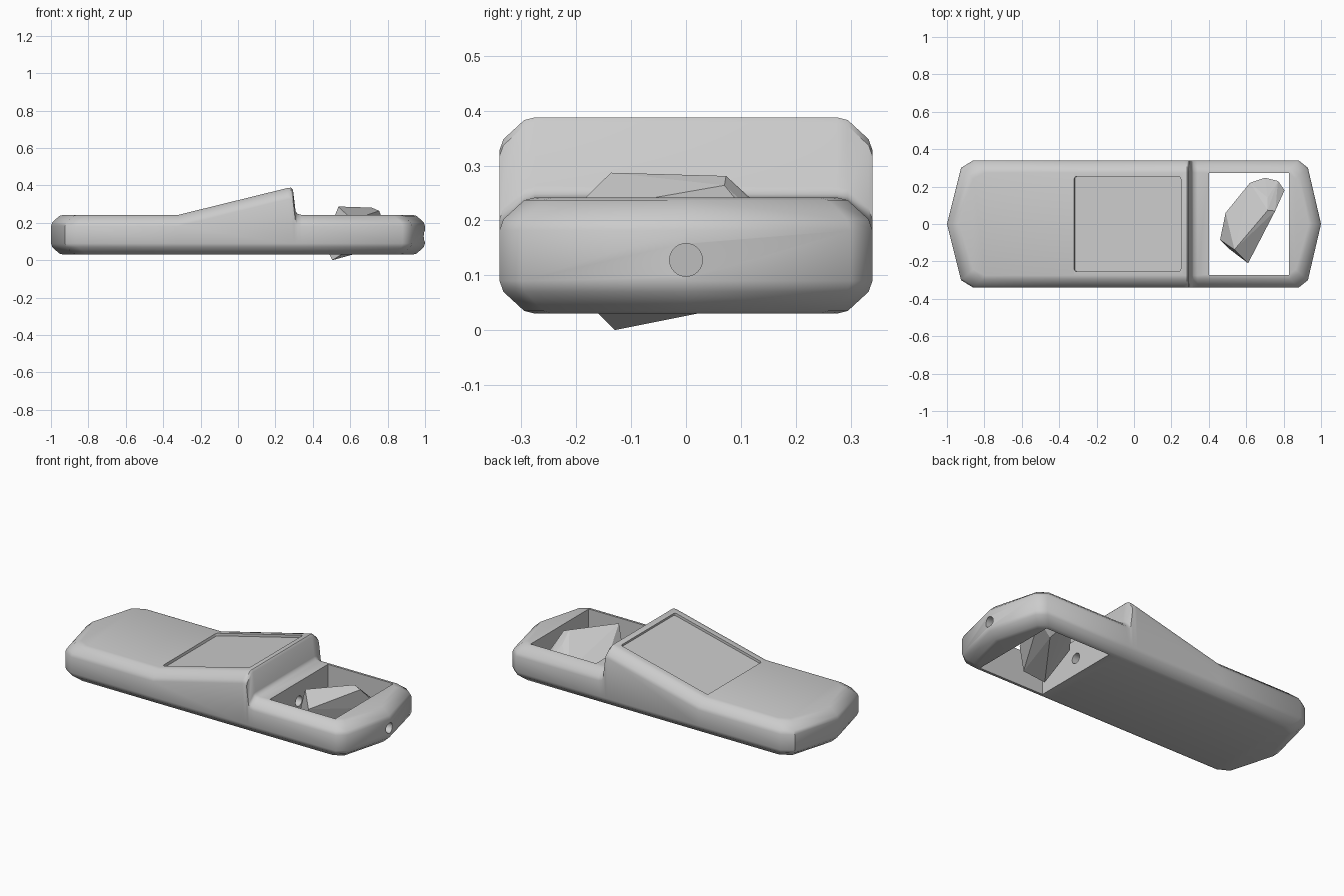
import bpy, bmesh, math
from mathutils import Matrix, Vector

if "Cube" in bpy.data.objects:
    bpy.data.objects.remove(bpy.data.objects["Cube"])


def make_object(name, bm):
    bmesh.ops.recalc_face_normals(bm, faces=bm.faces)
    mesh = bpy.data.meshes.new(name)
    bm.to_mesh(mesh)
    bm.free()
    ob = bpy.data.objects.new(name, mesh)
    bpy.context.collection.objects.link(ob)
    return ob


def cut(target, bm):
    cutter = make_object("cutter", bm)
    cutter.hide_render = True
    mod = target.modifiers.new("cut", 'BOOLEAN')
    mod.operation = 'DIFFERENCE'
    mod.solver = 'EXACT'
    mod.object = cutter
    bpy.context.view_layer.objects.active = target
    bpy.ops.object.modifier_apply(modifier=mod.name)
    bpy.data.objects.remove(cutter, do_unlink=True)


def box(center, size, tilt=0):
    bm = bmesh.new()
    m = (Matrix.Translation(center) @ Matrix.Rotation(tilt, 4, 'Y')
         @ Matrix.Diagonal((*size, 1)))
    bmesh.ops.create_cube(bm, size=1, matrix=m)
    return bm


def rod(x0, x1, radius, z):
    bm = bmesh.new()
    m = Matrix.Translation(((x0 + x1) / 2, 0, z)) @ Matrix.Rotation(math.pi / 2, 4, 'Y')
    bmesh.ops.create_cone(bm, cap_ends=True, segments=32, radius1=radius,
                          radius2=radius, depth=x1 - x0, matrix=m)
    return bm


# Body: stations (x, half width, top height), lofted with a rounded section
stations = [(-1, 0, .242), (-.925, .30, .242), (-.86, .34, .242), (-.32, .34, .242),
            (.265, .34, .386), (.283, .34, .388), (.294, .34, .377), (.308, .34, .262),
            (.318, .34, .248), (.34, .34, .242), (.88, .34, .242), (.93, .30, .242), (1, 0, .242)]
rounding = [(.065, 0), (.045, .005), (.007, .04), (0, .06)]  # inset, drop
bm = bmesh.new()
rings = []
for x, w, top in stations:
    side = []
    for d, h in rounding:
        px = x - math.copysign(d, x) if abs(x) > .8 else x
        side.append((px, w * (1 - d / .34), .03 + h))
    for d, h in reversed(rounding):
        px = x - math.copysign(d, x) if abs(x) > .8 else x
        side.append((px, w * (1 - d / .34), top - h))
    loop = side + [(a, -b, c) for a, b, c in reversed(side)]
    rings.append([bm.verts.new(p) for p in loop])
for a, b in zip(rings, rings[1:]):
    n = len(a)
    for i in range(n):
        j = (i + 1) % n
        bm.faces.new((a[i], a[j], b[j], b[i]))
bmesh.ops.remove_doubles(bm, verts=bm.verts, dist=1e-5)
body = make_object("device_body", bm)

# Open window, recessed screen and the pin holes
cut(body, box((.615, 0, .15), (.43, .545, .6)))
slope = math.atan2(.144, .585)
normal = Vector((-math.sin(slope), 0, math.cos(slope)))
mid = Vector((-.035, 0, .242 + .285 * math.tan(slope)))
screen = box(mid + normal * .035, (.57 / math.cos(slope), .507, .1), -slope)
n_edges = [e for e in screen.edges
           if abs((e.verts[0].co - e.verts[1].co).normalized().dot(normal)) > .9]
bmesh.ops.bevel(screen, geom=n_edges, offset=.012, segments=3, profile=.5, affect='EDGES')
cut(body, screen)
cut(body, rod(.78, 1.1, .03, .128))
cut(body, rod(.33, .45, .03, .128))

bpy.ops.object.select_all(action='DESELECT')
body.select_set(True)
bpy.context.view_layer.objects.active = body
bpy.ops.object.shade_smooth_by_angle(angle=math.radians(40))

# Faceted crystal floating in the window
points = [(.537, -.137, .287), (.715, .073, .281), (.755, .07, .264), (.715, .14, .22),
          (.77, .23, .12), (.805, .18, .13), (.70, .247, .10), (.62, .22, .12),
          (.49, .06, .12), (.46, -.085, .09), (.505, -.13, 0), (.61, -.21, .215),
          (.60, -.19, .06), (.72, .17, .06)]
bm = bmesh.new()
for p in points:
    bm.verts.new(p)
hull = bmesh.ops.convex_hull(bm, input=bm.verts)
loose = [v for v in bm.verts if not v.link_faces]
bmesh.ops.delete(bm, geom=loose, context='VERTS')
make_object("crystal", bm)
